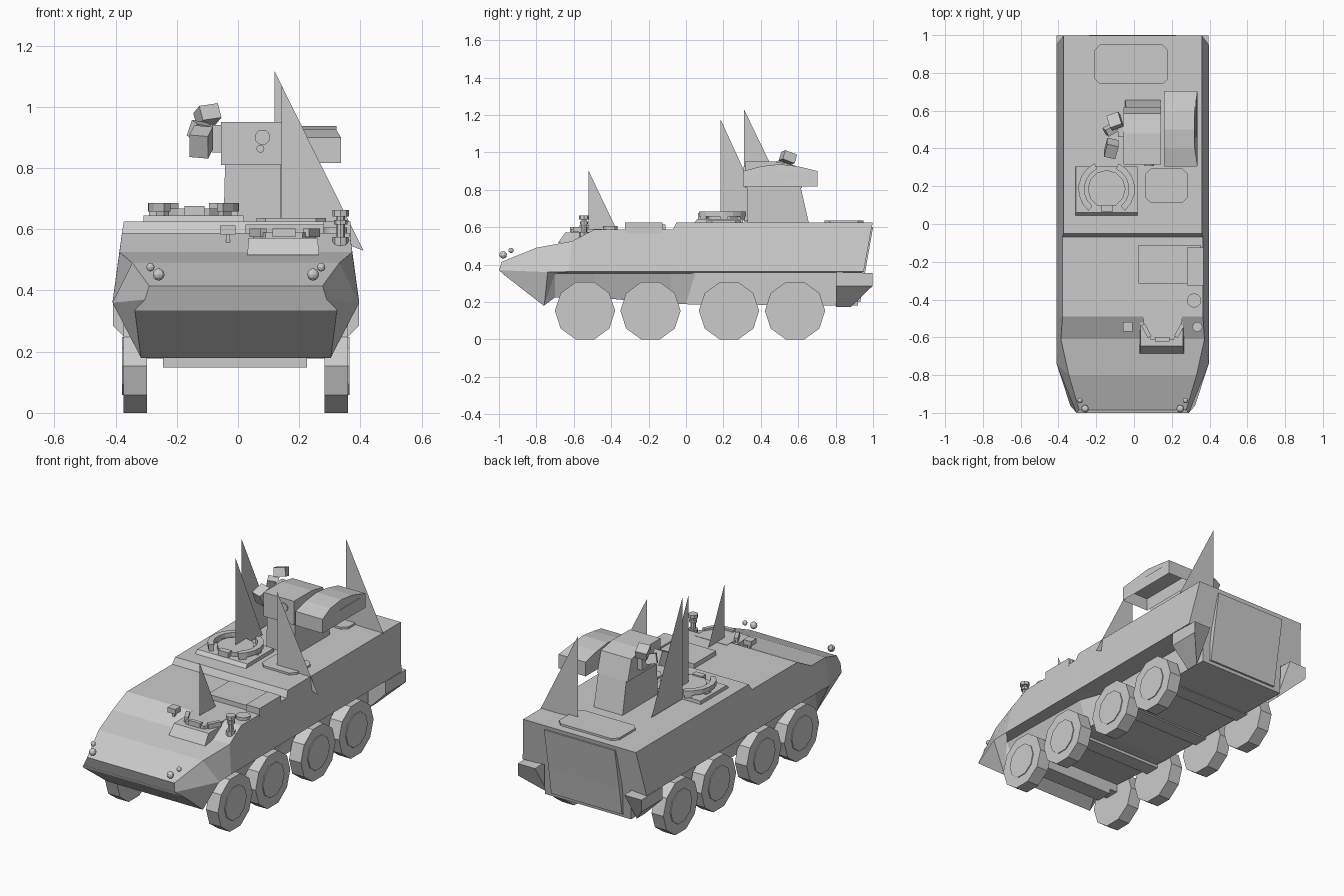
import bpy, bmesh, math
from mathutils import Matrix, Vector

if "Cube" in bpy.data.objects:
    bpy.data.objects.remove(bpy.data.objects["Cube"])

CX = -0.007  # centre line of the hull
grey = bpy.data.materials.new("plain_grey")
grey.diffuse_color = (0.6, 0.6, 0.6, 1)
grey.use_nodes = True
grey.node_tree.nodes["Principled BSDF"].inputs["Base Color"].default_value = grey.diffuse_color


def mesh(name, verts, faces):
    bm = bmesh.new()
    vs = [bm.verts.new(v) for v in verts]
    for f in faces:
        bm.faces.new([vs[i] for i in f])
    bmesh.ops.recalc_face_normals(bm, faces=bm.faces)
    return finish(name, bm)


def finish(name, bm):
    me = bpy.data.meshes.new(name)
    bm.to_mesh(me)
    bm.free()
    me.materials.append(grey)
    ob = bpy.data.objects.new(name, me)
    bpy.context.collection.objects.link(ob)
    return ob


def ball(name, centre, r):
    bm = bmesh.new()
    bmesh.ops.create_uvsphere(bm, u_segments=10, v_segments=6, radius=r,
                              matrix=Matrix.Translation(Vector(centre)))
    return finish(name, bm)


def loft(name, rings):
    n = len(rings[0])
    verts = [p for r in rings for p in r]
    faces = [(i*n + j, i*n + (j+1) % n, (i+1)*n + (j+1) % n, (i+1)*n + j)
             for i in range(len(rings)-1) for j in range(n)]
    faces += [tuple(range(n)), tuple(range((len(rings)-1)*n, len(rings)*n))]
    return mesh(name, verts, faces)


def prism(name, pts, axis, a, b):
    put = {'x': lambda p, t: (t, p[0], p[1]),
           'y': lambda p, t: (p[0], t, p[1]),
           'z': lambda p, t: (p[0], p[1], t)}[axis]
    return loft(name, [[put(p, t) for p in pts] for t in (a, b)])


def circle(u, v, r, n):
    return [(u + r*math.cos(2*math.pi*i/n), v + r*math.sin(2*math.pi*i/n)) for i in range(n)]


def box(name, x0, x1, y0, y1, z0, z1, c=0.0):
    # plan rectangle with optional cut corners
    if c:
        pts = [(x0+c, y0), (x1-c, y0), (x1, y0+c), (x1, y1-c),
               (x1-c, y1), (x0+c, y1), (x0, y1-c), (x0, y0+c)]
    else:
        pts = [(x0, y0), (x1, y0), (x1, y1), (x0, y1)]
    return prism(name, pts, 'z', z0, z1)


def taper(name, low, high, z0, z1):
    rect = lambda r, z: [(r[0], r[2], z), (r[1], r[2], z), (r[1], r[3], z), (r[0], r[3], z)]
    return loft(name, [rect(low, z0), rect(high, z1)])


def tilted(name, centre, size, rx, ry, rz):
    s = [d/2 for d in size]
    ob = box(name, -s[0], s[0], -s[1], s[1], -s[2], s[2])
    ob.location = centre
    ob.rotation_euler = [math.radians(a) for a in (rx, ry, rz)]


# hull: stations from nose to tail, each belly, wheel-well top, belt, roof edge
stations = [
    [(.33, -.96, .335), (.33, -.962, .337), (.297, -1, .37), (.283, -.985, .415)],
    [(.31, -.76, .18), (.315, -.757, .19), (.403, -.74, .36), (.338, -.8, .49)],
    [(.29, -.7, .225), (.34, -.7, .352), (.403, -.63, .362), (.38, -.61, .525)],
    [(.29, -.49, .225), (.34, -.49, .352), (.403, -.49, .362), (.372, -.49, .588)],
    [(.28, -.08, .188), (.33, -.08, .352), (.403, -.07, .362), (.372, -.07, .588)],
    [(.28, 0, .188), (.28, .05, .354), (.403, -.05, .362), (.366, -.05, .625)],
    [(.28, .92, .18), (.28, .925, .354), (.403, .95, .362), (.366, .998, .625)],
]
loft("hull", [[(CX + x, y, z) for x, y, z in s] +
              [(CX - x, y, z) for x, y, z in reversed(s)] for s in stations])

# wheels, hubs and axles
for y in (-.54, -.19, .23, .583):
    for s in (-1, 1):
        side = "right" if s > 0 else "left"
        prism(side + "_wheel", circle(y, .153, .161, 10), 'x', CX + s*.29, CX + s*.367)
        prism(side + "_hub", circle(y, .153, .1, 10), 'x', CX + s*.36, CX + s*.372)
    box("axle", CX - .3, CX + .3, y - .05, y + .04, .178, .24)
box("front_skid", -.245, .225, -.6, -.5, .148, .2)

for s in (-1, 1):
    # rear corner box with an underside that slopes in and forward
    outer = [(.803, .36), (.997, .355), (.997, .285), (.803, .285)]
    inner = [(.803, .36), (.997, .355), (.88, .172), (.803, .172)]
    loft("rear_corner_box", [[(CX + s*.402, y, z) for y, z in outer],
                             [(CX + s*.29, y, z) for y, z in inner]])
    # headlights
    for x, y, z, r in ((.252, -.978, .452, .02), (.279, -.935, .476, .014)):
        ball("headlight", (CX + s*x, y, z), r)

# rear door follows the slanted tail
prism("rear_door", [(.91, .2), (.93, .36), (.97, .6), (1.0, .6), (.958, .36), (.932, .2)],
      'x', CX - .23, CX + .23)

# roof hatches
box("rear_roof_hatch", -.21, .18, .74, .95, .62, .637, .03)
box("side_roof_hatch", .06, .285, .11, .295, .62, .637, .03)

# commander cupola
taper("cupola_base", (-.31, .02, .04, .305), (-.308, .018, .062, .304), .62, .645)
prism("cupola_hatch", circle(-.145, .185, .1, 12), 'z', .64, .667)


def arc(a0, a1, r, n=6):
    return [(-.145 + r*math.cos(math.radians(a0 + (a1-a0)*i/n)),
             .185 + r*math.sin(math.radians(a0 + (a1-a0)*i/n))) for i in range(n+1)]


for a0, a1 in ((-50, 65), (115, 230)):
    prism("cupola_ring", arc(a0, a1, .15) + arc(a1, a0, .118), 'z', .658, .685)
    for a in (a0 + 10, (a0+a1)/2, a1 - 10):
        prism("periscope", arc(a-8, a+8, .145, 1) + arc(a+8, a-8, .12, 1), 'z', .64, .66)
box("cupola_front_periscope", -.175, -.11, .065, .1, .64, .675)

# turret pedestal and head
taper("turret_pedestal", (-.047, .14, .33, .657), (-.042, .14, .33, .612), .62, .82)
prism("turret_head", [(.315, .81), (.315, .95), (.48, .95), (.585, .93), (.62, .81)],
      'x', -.055, .143)
prism("sight_window", circle(.08, .90, .025, 12), 'y', .308, .32)
prism("small_sight_window", circle(.073, .863, .013, 10), 'y', .308, .32)

# launcher pod: arched lid over a box that is open below
pod = prism("launcher_pod", [(.305, .817), (.305, .9), (.40, .925), (.5, .937), (.6, .925),
                             (.703, .9), (.703, .817)], 'x', .16, .336)
bm = bmesh.new()
bm.from_mesh(pod.data)
for v in bm.verts:
    if v.co.x > .3 and v.co.z > .91:
        v.co.x -= .015
bm.normal_update()
under = [f for f in bm.faces if f.normal.z < -.9]
bmesh.ops.inset_region(bm, faces=under, thickness=.008, depth=-.07)
bm.to_mesh(pod.data)
bm.free()

# sensors on the left of the turret
tilted("lower_sensor", (-.12, .40, .885), (.062, .075, .08), 25, 5, -12)
tilted("middle_sensor", (-.125, .5, .92), (.06, .04, .055), 20, 10, 30)
tilted("upper_sensor", (-.10, .545, .972), (.065, .07, .05), -20, -8, 20)
box("sensor_arm", -.085, -.05, .46, .53, .85, .94)

# driver hatch and its periscopes
taper("driver_base", (.03, .265, -.685, -.44), (.035, .26, -.645, -.44), .515, .572)
prism("driver_hatch", [(.05, -.53), (.09, -.615), (.21, -.615), (.255, -.53), (.255, -.45), (.05, -.45)],
      'z', .565, .59)
for x, y, a in ((.065, -.565, -62), (.15, -.61, 0), (.24, -.565, 62)):
    tilted("driver_periscope", (x, y, .588), (.075, .022, .028), 0, 0, a)

# engine cover with an exhaust box on its right end
box("engine_cover", .025, .355, -.315, -.11, .575, .615)
prism("exhaust_box", [(-.325, .585), (-.305, .522), (-.135, .545), (-.125, .585), (-.125, .625),
                      (-.325, .625)], 'x', .28, .368)
prism("filler_cap", circle(.318, -.405, .038, 12), 'z', .56, .605)

# mast sensor and small front sensor
prism("mast_base", circle(.335, -.545, .026, 8), 'z', .54, .575)
prism("mast_post", circle(.335, -.545, .014, 8), 'z', .53, .645)
prism("mast_cap", circle(.335, -.545, .027, 8), 'z', .642, .662)
prism("mast_collar", circle(.335, -.545, .022, 8), 'z', .615, .63)
box("front_sensor", -.058, -.008, -.57, -.52, .583, .612)
box("front_sensor_foot", -.04, -.026, -.55, -.535, .53, .59)

# flat triangular aerials: plane across x, or plane along y
for y, tri in ((.158, [(.142, 1.07), (.142, .63), (.41, .53)]),
               (.83, [(.12, 1.115), (.12, .63), (.365, .62)])):
    mesh("cross_aerial", [(x, y, z) for x, z in tri], [(0, 1, 2)])
for x, tri in ((-.145, [(.185, 1.176), (.185, .64), (.435, .63)]),
               (-.195, [(.31, 1.23), (.31, .63), (.6, .63)]),
               (.115, [(-.52, .9), (-.52, .57), (-.37, .585)])):
    mesh("long_aerial", [(x, y, z) for y, z in tri], [(0, 1, 2)])
